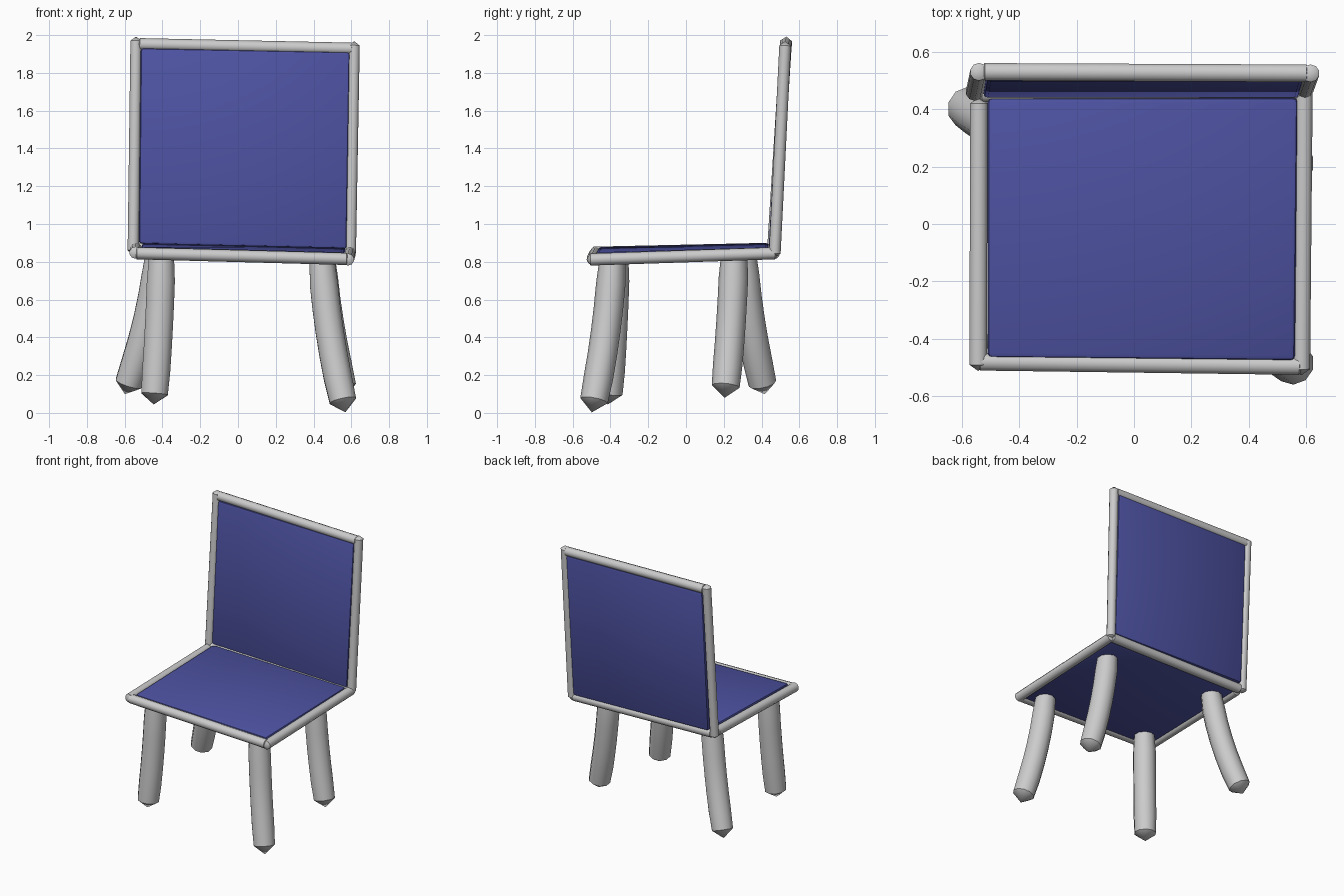
import bpy, bmesh, math
from mathutils import Vector

if "Cube" in bpy.data.objects:
    bpy.data.objects.remove(bpy.data.objects["Cube"])

blue = bpy.data.materials.new("blue_fabric")
blue.diffuse_color = (0.075, 0.085, 0.36, 1)
blue.use_nodes = True
blue.node_tree.nodes["Principled BSDF"].inputs["Base Color"].default_value = blue.diffuse_color


def finish(name, bm, angle=60, mat=None):
    bmesh.ops.recalc_face_normals(bm, faces=bm.faces)
    me = bpy.data.meshes.new(name)
    bm.to_mesh(me)
    bm.free()
    ob = bpy.data.objects.new(name, me)
    bpy.context.collection.objects.link(ob)
    if mat:
        me.materials.append(mat)
    bpy.ops.object.select_all(action='DESELECT')
    bpy.context.view_layer.objects.active = ob
    ob.select_set(True)
    bpy.ops.object.shade_smooth_by_angle(angle=math.radians(angle))
    return ob


def tube(name, pts, radii, tip0, tip1, sides=10):
    """Round bar through pts, closed with a blunt cone at both ends."""
    pts = [Vector(p) for p in pts]
    bm = bmesh.new()
    rings = []
    for i, p in enumerate(pts):
        d = (pts[min(i + 1, len(pts) - 1)] - pts[max(i - 1, 0)]).normalized()
        ref = Vector((1, 0, 0)) if abs(d.x) < 0.8 else Vector((0, 1, 0))
        u = d.cross(ref).normalized()
        v = d.cross(u)
        rings.append([bm.verts.new(p + radii[i] * (math.cos(a) * u + math.sin(a) * v))
                      for a in (2 * math.pi * k / sides for k in range(sides))])
    for a, b in zip(rings, rings[1:]):
        for k in range(sides):
            n = (k + 1) % sides
            bm.faces.new((a[k], a[n], b[n], b[k]))
    start = bm.verts.new(pts[0] + (pts[0] - pts[1]).normalized() * tip0)
    end = bm.verts.new(pts[-1] + (pts[-1] - pts[-2]).normalized() * tip1)
    for k in range(sides):
        n = (k + 1) % sides
        bm.faces.new((rings[0][n], rings[0][k], start))
        bm.faces.new((rings[-1][k], rings[-1][n], end))
    return finish(name, bm, 40)


def rail(name, a, b, r=0.032):
    tube(name, [a, b], [r, r], 0.022, 0.022)


def panel(name, corners, thick):
    """Slab with softened edges around four mid-plane corners."""
    c = [Vector(p) for p in corners]
    n = (c[2] - c[0]).cross(c[3] - c[1]).normalized() * thick / 2
    bm = bmesh.new()
    top = [bm.verts.new(p + n) for p in c]
    low = [bm.verts.new(p - n) for p in c]
    bm.faces.new(top)
    bm.faces.new(low[::-1])
    for i in range(4):
        j = (i + 1) % 4
        bm.faces.new((low[i], low[j], top[j], top[i]))
    bmesh.ops.bevel(bm, geom=bm.edges[:], offset=0.016, segments=2,
                    profile=0.5, affect='EDGES')
    finish(name, bm, 30, blue)


def leg(name, top, foot, tip):
    """Leg that starts near vertical and sweeps out to the foot."""
    top, foot, tip = Vector(top), Vector(foot), Vector(tip)
    pts = []
    for i in range(7):
        t = i / 6
        s = 0.45 * t + 0.55 * t * t
        pts.append(Vector((top.x + (foot.x - top.x) * s,
                           top.y + (foot.y - top.y) * s,
                           top.z + (foot.z - top.z) * t)))
    tube(name, pts, [0.07] + [0.078] * 5 + [0.074], 0.015, (tip - foot).length)


# seat frame
rail("seat_rail_front", (-0.535, -0.48, 0.845), (0.575, -0.495, 0.815))
rail("seat_rail_right", (0.583, -0.505, 0.812), (0.592, 0.47, 0.845))
rail("seat_rail_left", (-0.543, -0.49, 0.848), (-0.54, 0.42, 0.868))
rail("seat_rail_back", (-0.53, 0.455, 0.868), (0.58, 0.465, 0.845))

# back frame
rail("back_upright_left", (-0.555, 0.46, 0.86), (-0.54, 0.53, 1.97), 0.031)
rail("back_upright_right", (0.595, 0.47, 0.845), (0.615, 0.525, 1.945), 0.031)
rail("back_rail_top", (-0.52, 0.53, 1.952), (0.60, 0.525, 1.928))

# upholstered panels
panel("seat", [(-0.51, -0.465, 0.85), (0.56, -0.475, 0.822),
               (0.57, 0.44, 0.848), (-0.51, 0.44, 0.872)], 0.056)
panel("backrest", [(-0.525, 0.467, 0.895), (0.575, 0.467, 0.865),
                   (0.592, 0.525, 1.91), (-0.515, 0.525, 1.93)], 0.056)

# legs
leg("front_left_leg", (-0.405, -0.375, 0.82), (-0.442, -0.41, 0.10), (-0.45, -0.415, 0.045))
leg("front_right_leg", (0.445, -0.39, 0.80), (0.555, -0.487, 0.065), (0.575, -0.50, 0.005))
leg("back_left_leg", (-0.42, 0.30, 0.85), (-0.58, 0.405, 0.155), (-0.60, 0.42, 0.10))
leg("back_right_leg", (0.445, 0.255, 0.83), (0.555, 0.21, 0.14), (0.565, 0.20, 0.08))
